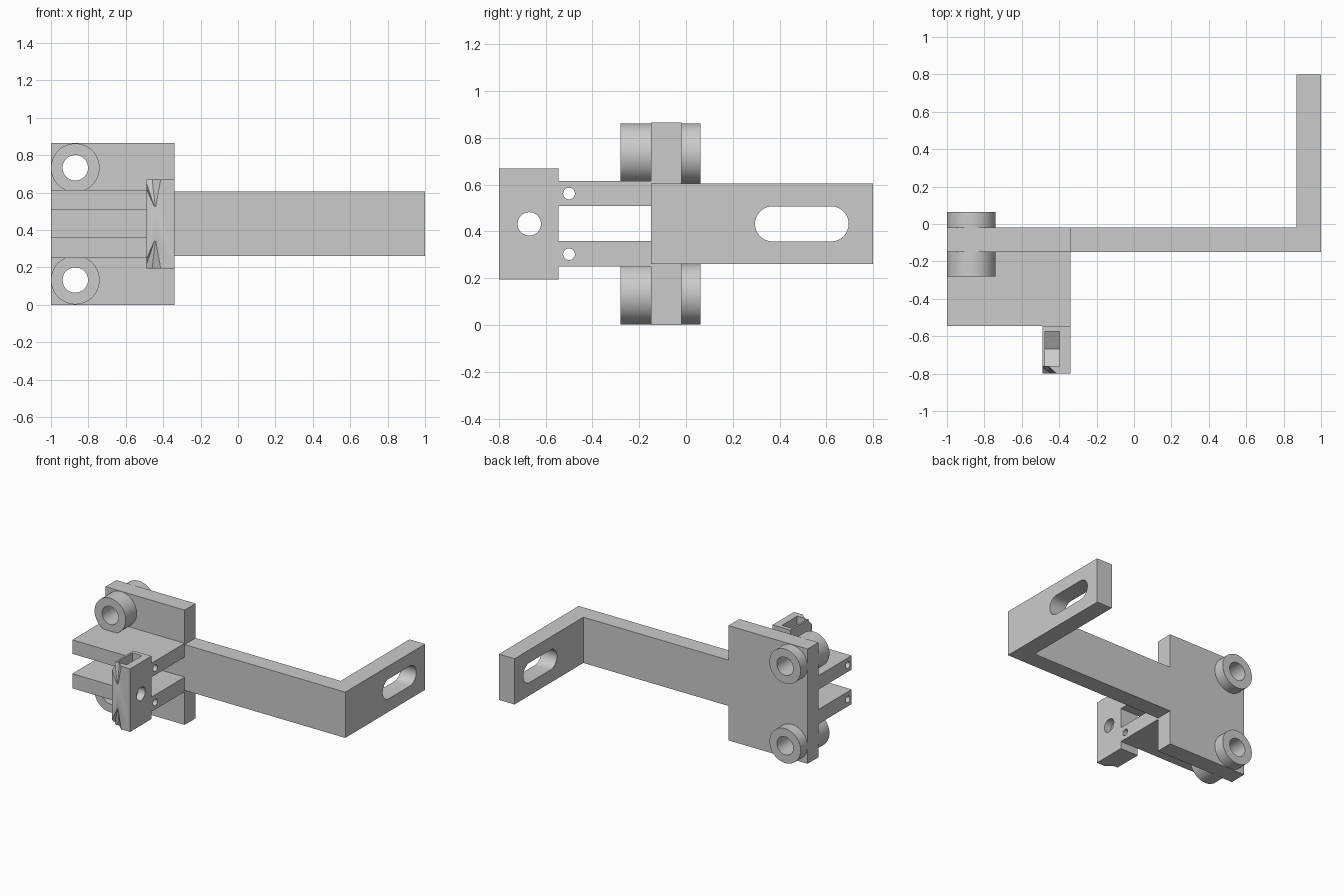
import bpy, bmesh, math
from mathutils import Matrix, Vector

cube = bpy.data.objects.get("Cube")
if cube:
    bpy.data.objects.remove(cube, do_unlink=True)

grey = bpy.data.materials.new("light_grey")
grey.use_nodes = True
GREY = (0.6, 0.6, 0.6, 1)
grey.diffuse_color = GREY
grey.node_tree.nodes["Principled BSDF"].inputs["Base Color"].default_value = GREY
MID = 0.4325          # height of the horizontal symmetry plane


def finish(name, bm):
    bmesh.ops.recalc_face_normals(bm, faces=bm.faces)
    mesh = bpy.data.meshes.new(name)
    bm.to_mesh(mesh)
    bm.free()
    obj = bpy.data.objects.new(name, mesh)
    bpy.context.collection.objects.link(obj)
    mesh.materials.append(grey)
    return obj


def box(name, x, y, z):
    bm = bmesh.new()
    bmesh.ops.create_cube(bm, size=1)
    for v in bm.verts:
        v.co = [r[0] if c < 0 else r[1] for c, r in zip(v.co, (x, y, z))]
    return finish(name, bm)


def prism(name, points, axis, lo, hi):
    """Extrude a flat profile along an axis; points fill the other two axes in order."""
    bm = bmesh.new()
    verts = []
    for p in points:
        co = list(p)
        co.insert(axis, lo)
        verts.append(bm.verts.new(co))
    face = bm.faces.new(verts)
    moved = bmesh.ops.extrude_face_region(bm, geom=[face])["geom"]
    shift = Vector((0, 0, 0))
    shift[axis] = hi - lo
    bmesh.ops.translate(bm, vec=shift, verts=[g for g in moved if isinstance(g, bmesh.types.BMVert)])
    return finish(name, bm)


def circle(a, b, r, n=64):
    return [(a + r * math.cos(math.tau * i / n), b + r * math.sin(math.tau * i / n))
            for i in range(n)]


def hull(name, points):
    bm = bmesh.new()
    for p in points:
        bm.verts.new(p)
    bmesh.ops.convex_hull(bm, input=bm.verts)
    return finish(name, bm)


def cut(obj, *cutters):
    for c in cutters:
        c.hide_render = True
        mod = obj.modifiers.new("cut", 'BOOLEAN')
        mod.operation, mod.solver, mod.object = 'DIFFERENCE', 'EXACT', c
    bpy.context.view_layer.update()
    mesh = bpy.data.meshes.new_from_object(obj.evaluated_get(bpy.context.evaluated_depsgraph_get()))
    obj.modifiers.clear()
    obj.data = mesh
    for c in cutters:
        bpy.data.objects.remove(c, do_unlink=True)


def smooth(obj):
    bpy.ops.object.select_all(action='DESELECT')
    obj.select_set(True)
    bpy.context.view_layer.objects.active = obj
    bpy.ops.object.shade_smooth_by_angle(angle=math.radians(30))


LEFT, EDGE = -1, -0.34
BACK, FRONT = -0.02, -0.15
BOSS_X, BOSS_Z = -0.87, (0.1325, 0.7325)

# Mounting plate with two through holes
plate = box("mounting_plate", (LEFT, EDGE), (FRONT, BACK), (0, 2 * MID))
cut(plate, *[prism("hole", circle(BOSS_X, z, 0.068), 1, -1, 1) for z in BOSS_Z])
smooth(plate)

# Round bosses on both sides of the plate
for level, z in zip(("lower", "upper"), BOSS_Z):
    for side, lo, hi in (("front", -0.28, FRONT), ("back", BACK, 0.063)):
        boss = prism(f"{level}_{side}_boss", circle(BOSS_X, z, 0.13), 1, lo, hi)
        cut(boss, prism("hole", circle(BOSS_X, z, 0.068), 1, -1, 1))
        smooth(boss)

# L-shaped arm with a rounded slot in its end
arm = prism("bent_arm", [(EDGE, FRONT), (1, FRONT), (1, 0.8), (0.87, 0.8), (0.87, BACK), (EDGE, BACK)],
            2, 0.26, 0.605)
slot = [(y + (0.62 if y > 0 else 0.37), z + MID) for y, z in circle(0, 0, 0.075)]
cut(arm, prism("slot", slot, 0, 0.5, 1.5))
smooth(arm)

# Two horizontal shelves, each with a small cross hole near the front
for name, lo, hi, hole_z in (("lower_shelf", 0.25, 0.36, 0.303), ("upper_shelf", 0.51, 0.615, 0.562)):
    shelf = box(name, (LEFT, EDGE), (-0.545, FRONT), (lo, hi))
    cut(shelf, prism("hole", circle(-0.5, hole_z, 0.025, 32), 0, -2, 1))
    smooth(shelf)

# Clamp block with bolt hole, hexagonal nut slot and notched front corners
block = box("clamp_block", (-0.49, EDGE), (-0.8, -0.545), (0.195, 0.67))
bolt = prism("bolt_hole", circle(-0.67, MID, 0.05, 48), 0, -2, 1)
nut = prism("nut_slot", [(-0.758, 0.9), (-0.758, 0.38), (-0.667, 0.33), (-0.576, 0.38), (-0.576, 0.9)],
            0, -0.477, -0.397)
notch = [(-0.44, -0.803, 0.505), (-0.408, -0.803, 0.68), (-0.46, -0.757, 0.68),
         (-0.5, -0.757, 0.68), (-0.5, -0.803, 0.64), (-0.5, -0.803, 0.68)]
top_notch = hull("top_notch", notch)
low_notch = hull("low_notch", [(x, y, 2 * MID - z) for x, y, z in notch])
cut(block, bolt, nut, top_notch, low_notch)
smooth(block)
